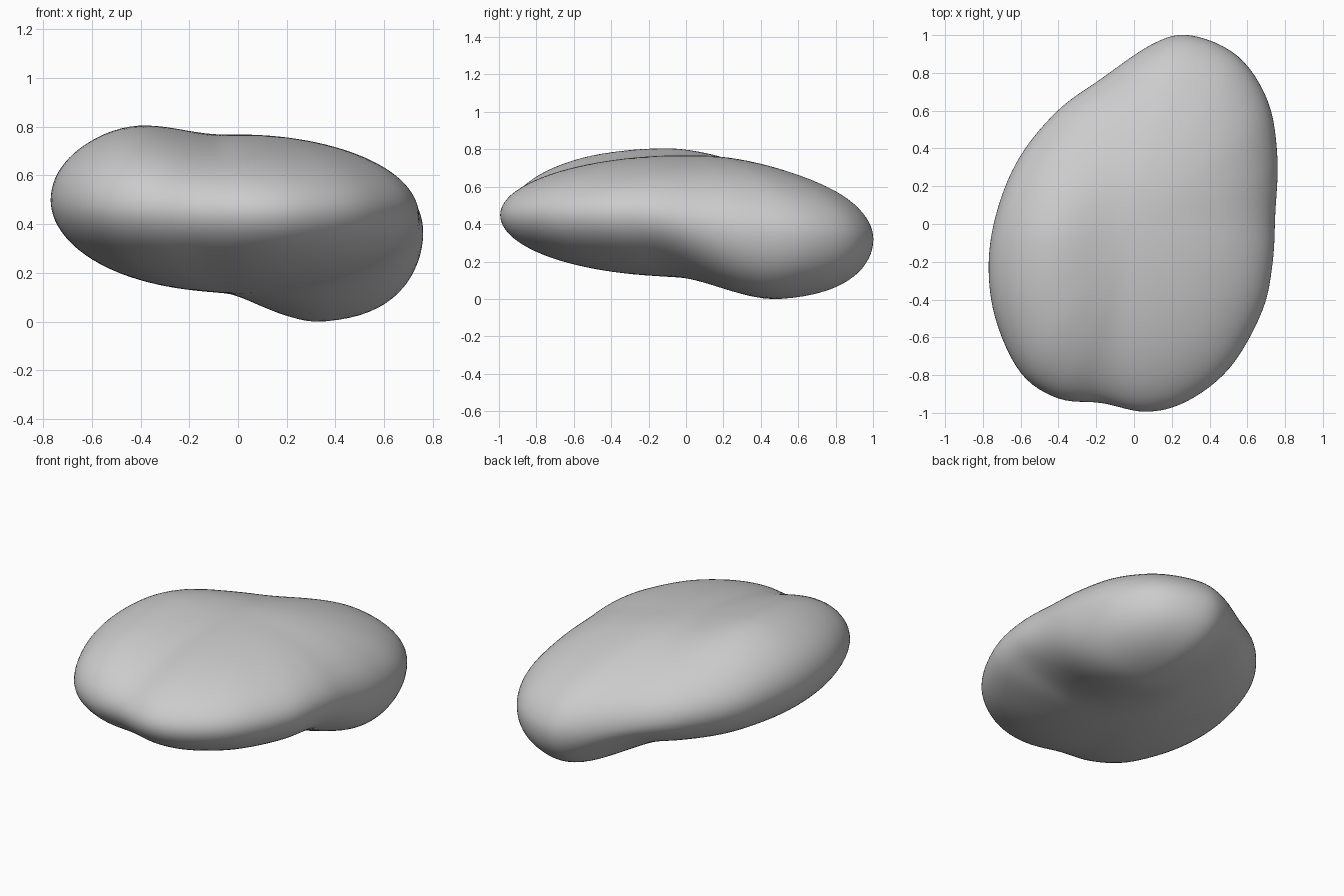
import bpy, bmesh, math
from mathutils import Vector

if "Cube" in bpy.data.objects:
    bpy.data.objects.remove(bpy.data.objects["Cube"])

# Widest rim of the pebble, counter-clockwise: x, y, height
RIM = [(0.76, 0.35, .35), (0.71, 0.65, .33), (0.55, 0.89, .315), (0.30, 1.0, .31),
       (0.10, 0.955, .33), (-0.18, 0.765, .38), (-0.40, 0.605, .42), (-0.60, 0.365, .45),
       (-0.72, 0.09, .48), (-0.77, -0.20, .49), (-0.735, -0.50, .485), (-0.60, -0.79, .47),
       (-0.40, -0.925, .46), (-0.17, -0.948, .445), (0.06, -0.995, .44), (0.28, -0.94, .44),
       (0.51, -0.76, .445), (0.68, -0.46, .445), (0.735, -0.20, .44), (0.748, 0.05, .40)]
SUB, RINGS, CORE = 6, 56, 0.43


def smooth(a, b, v):
    t = max(0.0, min(1.0, (v - a) / (b - a)))
    return t * t * (3 - 2 * t)


def spline(points, sub):
    # closed Catmull-Rom curve
    pts = [Vector(p) for p in points]
    n, out = len(pts), []
    for i in range(n):
        a, b, c, d = (pts[(i + k) % n] for k in (-1, 0, 1, 2))
        for j in range(sub):
            t = j / sub
            out.append(0.5 * (2 * b + (c - a) * t + (2 * a - 5 * b + 4 * c - d) * t**2
                              + (3 * b - a - 3 * c + d) * t**3))
    return out


def top_height(x, y):
    # broad crown plus the raised left lobe
    lobe = smooth(-0.05, -0.55, x) * (0.12 + 0.1 * max(0, -0.5 - x))
    fade = 1 - 0.8 * smooth(-0.1, 0.6, y)
    return 0.76 - 0.04 * smooth(0.1, 0.8, y) + lobe * fade


def bottom_height(x, y, rho):
    # flat belly plus the hanging back-right lobe
    lobe = smooth(-0.2, 0.35, x) * smooth(-0.2, 0.5, y)
    return 0.11 - lobe * (0.06 + 0.25 * rho)


def surface(p, phi):
    rho, s = math.cos(phi), abs(math.sin(phi))
    x, y = p.x * rho, p.y * rho
    mid = CORE + (p.z - CORE) * rho
    cap = top_height(x, y) if phi > 0 else bottom_height(x, y, rho)
    return Vector((x, y, mid + (cap - mid) * s))


# Pebble body: stacked rings closed by two poles
bm = bmesh.new()
rim = spline(RIM, SUB)
rings = []
for k in range(1, RINGS):
    phi = -math.pi / 2 + math.pi * k / RINGS
    rings.append([bm.verts.new(surface(p, phi)) for p in rim])
low = bm.verts.new((0, 0, bottom_height(0, 0, 0)))
high = bm.verts.new((0, 0, top_height(0, 0)))
n = len(rim)
for i in range(n):
    j = (i + 1) % n
    for a, b in zip(rings, rings[1:]):
        bm.faces.new((a[i], a[j], b[j], b[i]))
    bm.faces.new((low, rings[0][j], rings[0][i]))
    bm.faces.new((high, rings[-1][i], rings[-1][j]))

# Soften slightly and rest on the ground
for _ in range(2):
    bmesh.ops.smooth_vert(bm, verts=bm.verts, factor=0.4,
                          use_axis_x=True, use_axis_y=True, use_axis_z=True)
ground = min(v.co.z for v in bm.verts)
bmesh.ops.translate(bm, verts=bm.verts, vec=(0, 0, -ground))
bmesh.ops.recalc_face_normals(bm, faces=bm.faces)
for f in bm.faces:
    f.smooth = True
mesh = bpy.data.meshes.new("pebble")
bm.to_mesh(mesh)
bm.free()
bpy.context.collection.objects.link(bpy.data.objects.new("pebble", mesh))
